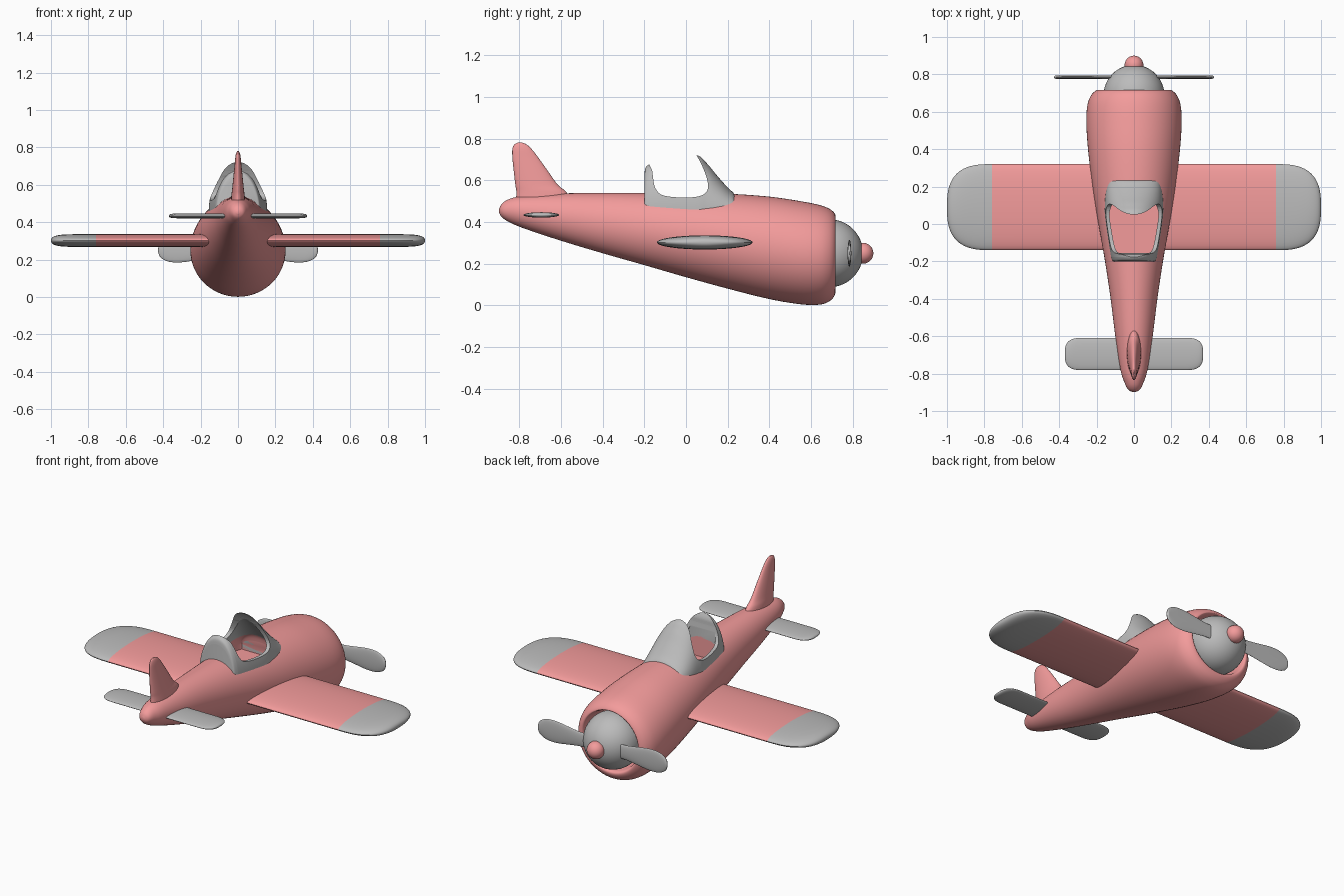
import bpy, bmesh, math
from mathutils import Vector

if "Cube" in bpy.data.objects:
    bpy.data.objects.remove(bpy.data.objects["Cube"])

red = bpy.data.materials.new("red")
red.diffuse_color = (0.9, 0.33, 0.33, 1)
red.use_nodes = True
red.node_tree.nodes["Principled BSDF"].inputs["Base Color"].default_value = red.diffuse_color
grey = bpy.data.materials.new("grey")
grey.diffuse_color = (0.5, 0.5, 0.5, 1)
grey.use_nodes = True
grey.node_tree.nodes["Principled BSDF"].inputs["Base Color"].default_value = grey.diffuse_color


def make(name, verts, faces, mat=None, angle=40):
    me = bpy.data.meshes.new(name)
    me.from_pydata(verts, [], faces)
    bm = bmesh.new()
    bm.from_mesh(me)
    bmesh.ops.recalc_face_normals(bm, faces=bm.faces)
    bm.to_mesh(me)
    bm.free()
    ob = bpy.data.objects.new(name, me)
    bpy.context.collection.objects.link(ob)
    if mat:
        me.materials.append(mat)
    if angle:
        smooth(ob, angle)
    return ob


def smooth(ob, angle=40):
    bpy.ops.object.select_all(action='DESELECT')
    bpy.context.view_layer.objects.active = ob
    ob.select_set(True)
    bpy.ops.object.shade_smooth_by_angle(angle=math.radians(angle))


def loft(name, rings, mat=None, angle=40):
    """Skin a list of closed rings and cap both ends."""
    n = len(rings[0])
    verts = [v for r in rings for v in r]
    faces = [(i*n + j, i*n + (j+1) % n, (i+1)*n + (j+1) % n, (i+1)*n + j)
             for i in range(len(rings)-1) for j in range(n)]
    faces += [tuple(range(n)), tuple(range(len(verts)-n, len(verts)))]
    return make(name, verts, faces, mat, angle)


def spline(pts, steps=5):
    """Catmull-Rom refinement of a list of tuples."""
    p = [Vector(q) for q in pts]
    out = []
    for i in range(len(p)-1):
        a, b, c, d = p[max(i-1, 0)], p[i], p[i+1], p[min(i+2, len(p)-1)]
        for s in range(steps):
            t = s/steps
            out.append(0.5*(2*b + (c-a)*t + (2*a-5*b+4*c-d)*t*t + (3*b-a-3*c+d)*t**3))
    return out + [p[-1]]


def circle(n):
    return [(math.cos(2*math.pi*i/n), math.sin(2*math.pi*i/n)) for i in range(n)]


def mirror_x(ob):
    ob.modifiers.new("mirror", 'MIRROR').use_axis[0] = True


# fuselage: (y, top z, bottom z, half width), turning into the cowl opening at the nose
body = [(-.898, .462, .445, .008), (-.885, .487, .423, .032), (-.85, .51, .40, .05),
        (-.78, .525, .37, .072), (-.6, .537, .31, .1), (-.4, .54, .25, .125),
        (-.2, .54, .193, .155), (0, .54, .135, .19), (.2, .536, .08, .222),
        (.4, .522, .03, .246), (.55, .5, .005, .255), (.64, .482, .003, .248),
        (.69, .463, .02, .228), (.715, .44, .05, .2), (.71, .428, .072, .182),
        (.66, .42, .08, .172), (.6, .41, .09, .165)]
fuselage = loft("fuselage", [[(w*c, y, (t+b)/2 + (t-b)/2*s) for c, s in circle(64)]
                             for y, t, b, w in (tuple(v) for v in spline([q[:4] for q in body]))], red)

# fin: (z, rear y, front y, half thickness)
fin_rows = [(.46, -.82, -.53, .042), (.54, -.815, -.572, .036), (.58, -.82, -.617, .031),
            (.65, -.828, -.667, .024), (.71, -.834, -.71, .018), (.75, -.834, -.741, .014),
            (.772, -.825, -.765, .009), (.781, -.808, -.785, .003)]
loft("tail_fin", [[(t*s, (a+b)/2 + (b-a)/2*c, z) for c, s in circle(32)]
                  for z, a, b, t in (tuple(v) for v in spline(fin_rows))], red)


def wing(name, x0, xr, x1, yc, half, zc, thick, split, expo):
    """Elliptical slab from x0 to x1, its tip rounded off beyond xr."""
    xs = [x0 + (xr-x0)*i/4 for i in range(5)]
    xs += [xr + (x1-xr)*math.sin(math.pi/2*i/16) for i in range(1, 17)]
    rings = []
    for x in xs:
        u = min(max(0, (x-xr)/(x1-xr)), .9997)
        k, th = (1-u**expo)**(1/expo), (1-u**6)**.4
        rings.append([(x, yc + half*k*c, zc + thick*th*s) for c, s in circle(40)])
    ob = loft(name, rings, red if split else grey)
    if split:
        ob.data.materials.append(grey)
        for f in ob.data.polygons:
            f.material_index = int(f.center.x > split)
    mirror_x(ob)


wing("wings", .15, .76, 1.0, .09, .23, .302, .034, .76, 2.8)
wing("tailplane", .04, .27, .37, -.695, .086, .434, .013, 0, 3)

# propeller blades: (x, half height)
blade = spline([(.11, .042), (.16, .044), (.23, .054), (.30, .064), (.36, .063),
                (.40, .049), (.42, .03), (.428, .004)])
prop = loft("propeller_blades", [[(x, .785 + min(.009, h*.3)*s, .25 + h*c) for c, s in circle(32)]
                                 for x, h in (tuple(v) for v in blade)], grey)
mirror_x(prop)


# nose dome and its tip
def ball(name, r, y, mat):
    bpy.ops.mesh.primitive_uv_sphere_add(segments=48, ring_count=24, radius=r, location=(0, y, .25))
    ob = bpy.context.object
    ob.name = name
    ob.data.materials.append(mat)
    smooth(ob)


ball("nose_dome", .163, .688, grey)
ball("nose_tip", .05, .85, red)


# cockpit: arched solid (y, half width, top z), hollowed and cut along the rim curve
def arch_solid(name, rows, floor, mat=None):
    rings = []
    for y, w, top in (tuple(v) for v in spline(rows)):
        arch = [(w*math.cos(math.pi*i/32), y, .45 + (top-.45)*math.sin(math.pi*i/32)) for i in range(33)]
        rings.append([(w, y, floor)] + arch + [(-w, y, floor)])
    return loft(name, rings, mat)


outer = [(-.2, .112, .63), (-.195, .117, .66), (-.18, .122, .675), (-.16, .126, .68),
         (-.05, .143, .71), (.05, .156, .722), (.1, .156, .682), (.15, .154, .622),
         (.2, .148, .566), (.23, .142, .537), (.245, .135, .5), (.25, .13, .46)]
cockpit = arch_solid("cockpit", outer, .40, grey)
inner = [(-.155, .106, .66), (-.05, .123, .69), (.04, .136, .705), (.08, .136, .67),
         (.12, .133, .622), (.16, .128, .57), (.19, .12, .53), (.2, .115, .49)]
hollow = arch_solid("cockpit_hollow_cutter", inner, .42)

rim = spline([(.05, .722), (.075, .675), (.1, .61), (.105, .56), (.08, .53), (.02, .518),
              (-.06, .52), (-.12, .532), (-.148, .565), (-.158, .61), (-.162, .645), (-.172, .668), (-.18, .68)])
rim = [tuple(v) for v in rim] + [(-.18, .8), (.05, .8)]
rim_cut = loft("rim_cutter", [[(x, y, z) for y, z in rim] for x in (-.4, .4)], angle=0)


def cut(ob, cutter):
    m = ob.modifiers.new("cut", 'BOOLEAN')
    m.operation, m.solver, m.object = 'DIFFERENCE', 'EXACT', cutter
    bpy.context.view_layer.objects.active = ob
    bpy.ops.object.modifier_apply(modifier=m.name)


for c in (hollow, rim_cut):
    cut(cockpit, c)
cut(fuselage, hollow)
for ob in (cockpit, fuselage):
    smooth(ob, 35)
for c in (hollow, rim_cut):
    c.hide_render = True
    c.hide_set(True)
